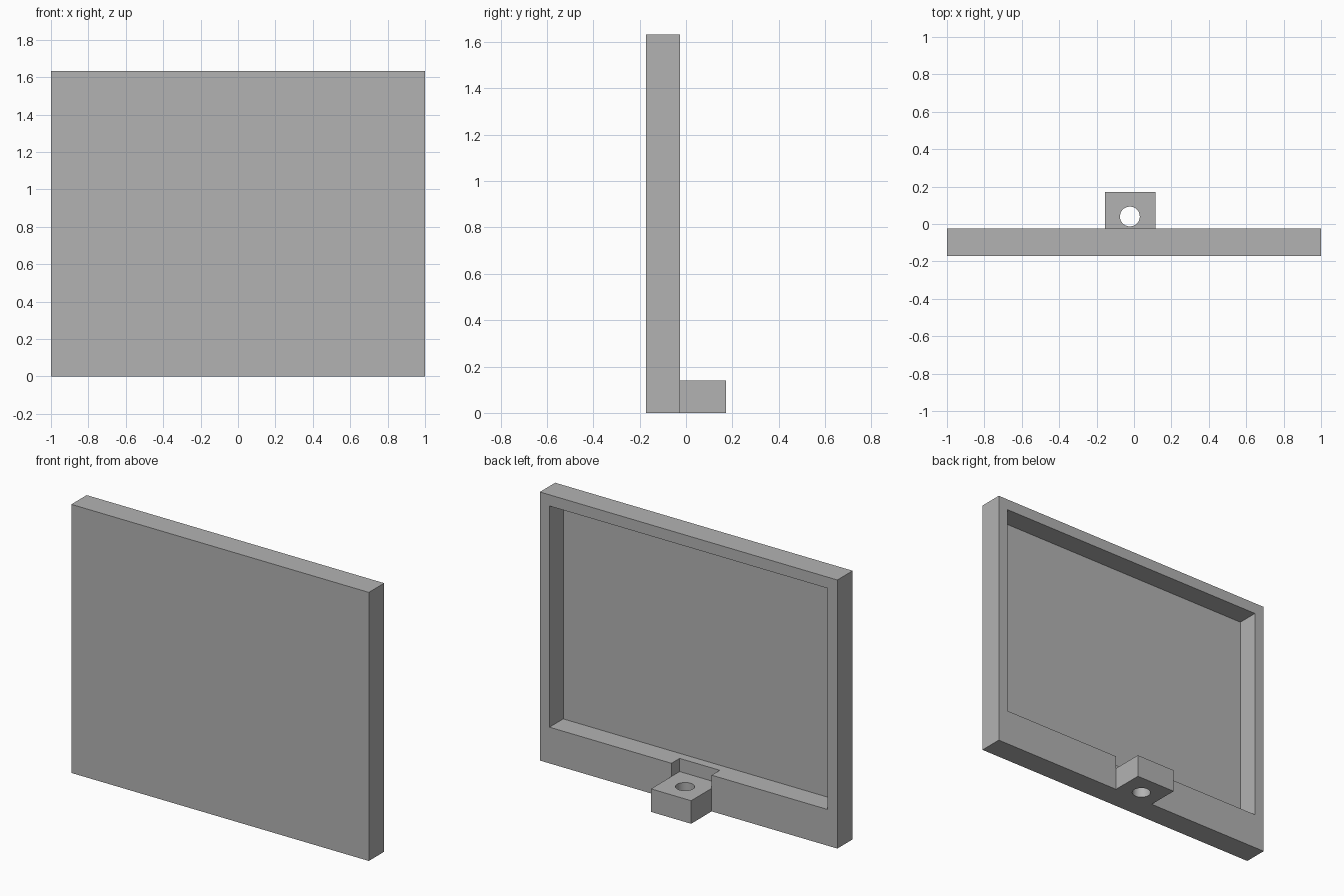
import bpy
import bmesh
import math

cube = bpy.data.objects.get("Cube")
if cube:
    bpy.data.objects.remove(cube, do_unlink=True)

grey = bpy.data.materials.new("mid_grey")
grey.use_nodes = True
grey.diffuse_color = (0.45, 0.45, 0.45, 1)
grey.node_tree.nodes["Principled BSDF"].inputs["Base Color"].default_value = grey.diffuse_color


def box(name, x, y, z):
    """Box spanning the given (low, high) ranges."""
    bpy.ops.mesh.primitive_cube_add(size=1)
    obj = bpy.context.object
    obj.name = name
    for v in obj.data.vertices:
        v.co = [sum(r) / 2 + c * (r[1] - r[0]) for r, c in zip((x, y, z), v.co)]
    return obj


def boolean(target, tool, operation):
    """Apply a boolean to the target and drop the tool."""
    tool.hide_render = True
    mod = target.modifiers.new(tool.name, 'BOOLEAN')
    mod.operation = operation
    mod.solver = 'EXACT'
    mod.object = tool
    bpy.ops.object.select_all(action='DESELECT')
    bpy.context.view_layer.objects.active = target
    target.select_set(True)
    bpy.ops.object.modifier_apply(modifier=mod.name)
    bpy.data.objects.remove(tool, do_unlink=True)


FRONT, BACK, HEIGHT = -0.172, -0.025, 1.632
TAB_X = (-0.155, 0.115)
TAB_TOP = 0.14

# Shallow tray panel, open at the back, with a deeper bottom rim
panel = box("tray_panel", (-1, 1), (FRONT, BACK), (0, HEIGHT))
boolean(panel, box("recess", (-0.935, 0.935), (FRONT + 0.015, 0.1), (0.22, HEIGHT - 0.068)), 'DIFFERENCE')

# Mounting tab at the bottom, with a notch above it in the rim
boolean(panel, box("mounting_tab", TAB_X, (-0.1, 0.172), (0, TAB_TOP)), 'UNION')
boolean(panel, box("notch", TAB_X, (BACK - 0.078, 0.3), (TAB_TOP, 0.3)), 'DIFFERENCE')

# Round screw hole through the tab
bpy.ops.mesh.primitive_cylinder_add(vertices=48, radius=0.053, depth=1, location=(-0.022, 0.04, 0))
boolean(panel, bpy.context.object, 'DIFFERENCE')

# Merge coplanar faces left by the cuts
bm = bmesh.new()
bm.from_mesh(panel.data)
bmesh.ops.remove_doubles(bm, verts=bm.verts, dist=0.0001)
bmesh.ops.dissolve_limit(bm, angle_limit=math.radians(1), verts=bm.verts, edges=bm.edges)
bm.to_mesh(panel.data)
bm.free()

panel.data.materials.clear()
panel.data.materials.append(grey)
bpy.ops.object.shade_smooth_by_angle(angle=math.radians(30))
